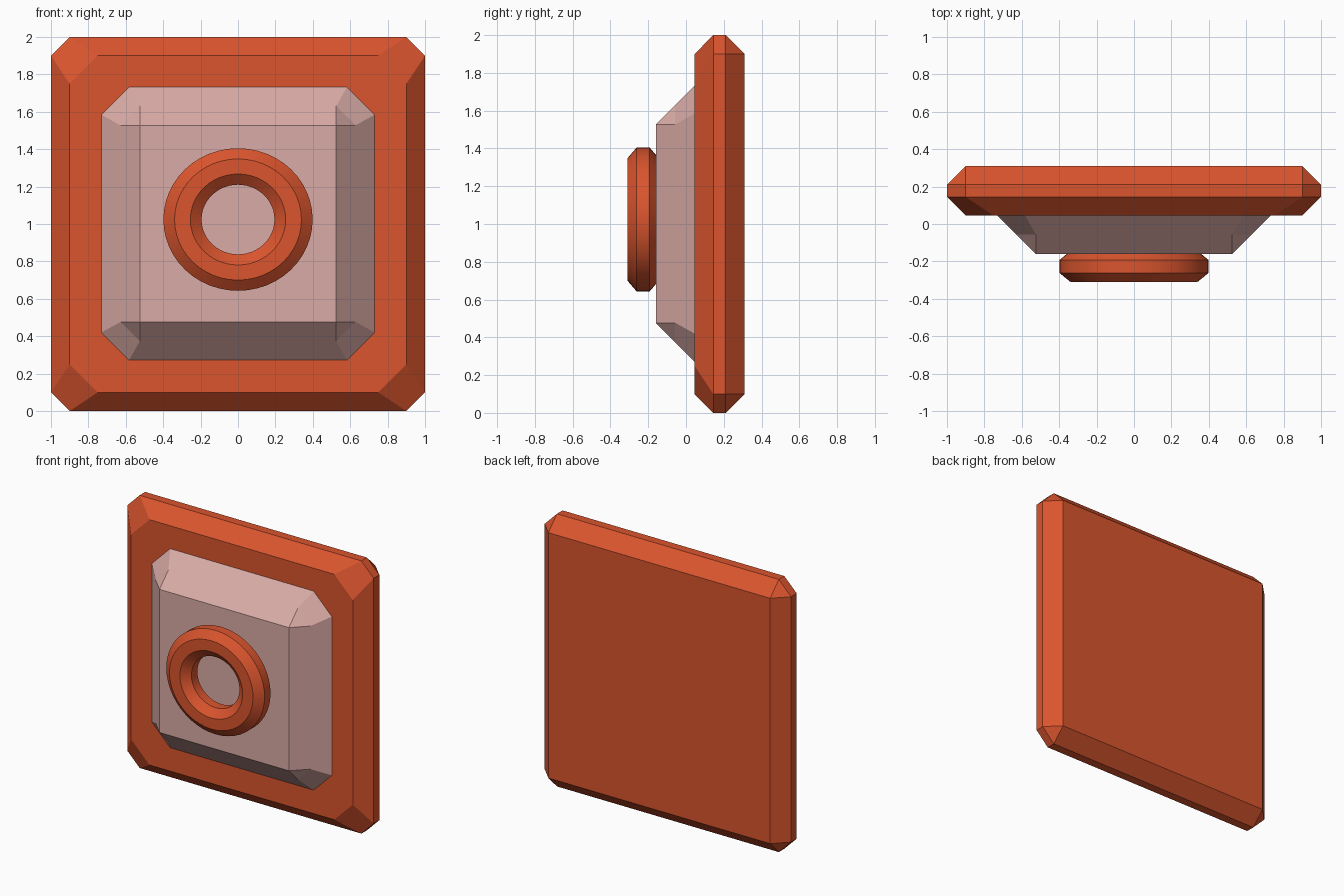
import bpy, bmesh
from math import pi, cos, sin

if "Cube" in bpy.data.objects:
    bpy.data.objects.remove(bpy.data.objects["Cube"])


def material(name, color):
    m = bpy.data.materials.new(name)
    m.diffuse_color = color
    m.use_nodes = True
    m.node_tree.nodes["Principled BSDF"].inputs["Base Color"].default_value = m.diffuse_color
    return m


def finish(bm, name, mat):
    bmesh.ops.remove_doubles(bm, verts=bm.verts, dist=1e-4)
    bmesh.ops.recalc_face_normals(bm, faces=bm.faces)
    me = bpy.data.meshes.new(name)
    bm.to_mesh(me)
    bm.free()
    ob = bpy.data.objects.new(name, me)
    bpy.context.collection.objects.link(ob)
    me.materials.append(mat)
    return ob


def mirrored(x, z):
    return [(sx * x, sz * z) for sx in (1, -1) for sz in (1, -1)]


orange = material("orange", (0.70, 0.09, 0.027, 1))
pink = material("pale_pink", (0.70, 0.41, 0.38, 1))

# Back plate: square back, clipped-corner rim, clipped-corner front
bm = bmesh.new()
layers = [(0.31, 0.9, 0.9)]
for a, b, ys in ((1.0, 0.9, (0.21, 0.145)), (0.9, 0.75, (0.045,))):
    for y in ys:
        layers += [(y, a, b), (y, b, a)]
for y, a, b in layers:
    for x, z in mirrored(a, b):
        bm.verts.new((x, y, z + 1))
bmesh.ops.remove_doubles(bm, verts=bm.verts, dist=1e-4)
bmesh.ops.convex_hull(bm, input=bm.verts)
bmesh.ops.dissolve_limit(bm, angle_limit=0.01, verts=bm.verts, edges=bm.edges)
finish(bm, "back_plate", orange)

# Raised panel: one sloped side and one corner, turned four times
P, A, B = (0.525, -0.16, 0.525), (0.628, -0.057, 0.525), (0.525, -0.057, 0.628)
C, D = (0.73, 0.045, 0.582), (0.582, 0.045, 0.73)
E, F = (0.73, 0.09, 0.582), (0.582, 0.09, 0.73)


def flip(p):
    return (p[0], p[1], -p[2])


bm = bmesh.new()
parts = [(P, A, C, flip(C), flip(A), flip(P)),
         (P, A, B), (A, C, D, B),
         (C, E, flip(E), flip(C)), (C, E, F, D)]
turns = [(1, 0), (0, 1), (-1, 0), (0, -1)]


def turn(p, t):
    c, s = t
    return (p[0] * c - p[2] * s, p[1], p[0] * s + p[2] * c + 1.002)


for t in turns:
    for part in parts:
        bm.faces.new([bm.verts.new(turn(p, t)) for p in part])
bm.faces.new([bm.verts.new(turn(P, t)) for t in turns])
bm.faces.new([bm.verts.new(turn(p, t)) for t in turns for p in (E, F)])
finish(bm, "raised_panel", pink)

# Ring: octagonal section swept around a slightly flattened circle
bm = bmesh.new()
N, M = 48, 8
section = []
for j in range(M):
    a = (j + 0.5) * 2 * pi / M
    k = 1 / cos(pi / M)
    section.append((0.297 + 0.102 * k * cos(a), -0.227 + 0.083 * k * sin(a)))
rings = []
for i in range(N):
    t = 2 * pi * i / N
    rings.append([bm.verts.new((r * cos(t), y, 1.024 + 0.955 * r * sin(t)))
                  for r, y in section])
for i in range(N):
    for j in range(M):
        q, n = rings[i], rings[(i + 1) % N]
        bm.faces.new((q[j], q[(j + 1) % M], n[(j + 1) % M], n[j]))
ring = finish(bm, "ring", orange)
bpy.context.view_layer.objects.active = ring
ring.select_set(True)
bpy.ops.object.shade_smooth_by_angle(angle=pi / 6)
